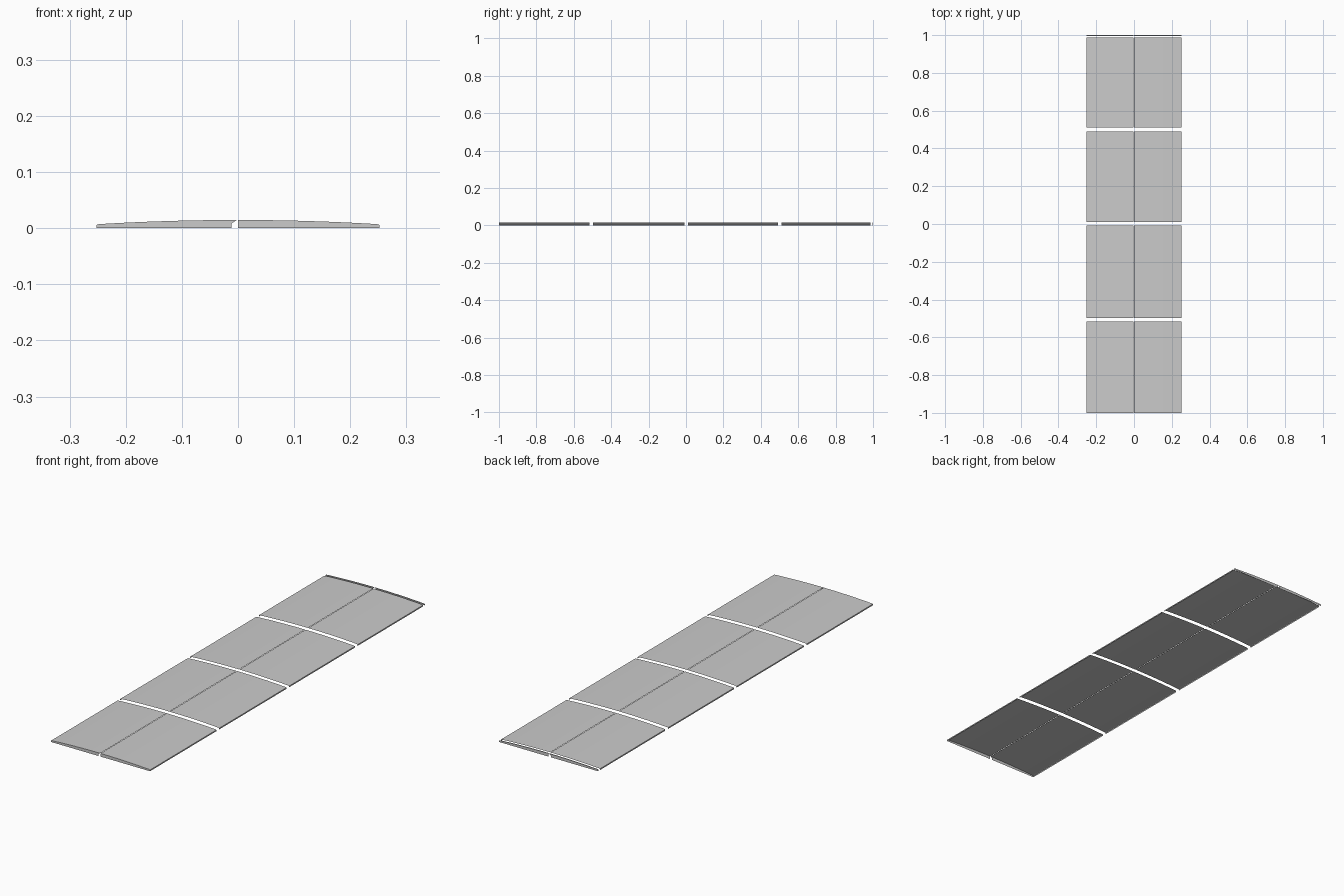
import bpy, bmesh

if "Cube" in bpy.data.objects:
    bpy.data.objects.remove(bpy.data.objects["Cube"])

HALF, EDGE = 0.252, 0.248
SLABS = [(-1.0, -0.517), (-0.497, -0.007), (0.011, 0.491), (0.511, 0.987)]


def crown(x):
    return 0.0147 - 0.0075 * (x / 0.25) ** 2


def build(name, faces):
    bm = bmesh.new()
    for f in faces:
        bm.faces.new([bm.verts.new(p) for p in f])
    bmesh.ops.remove_doubles(bm, verts=bm.verts, dist=1e-5)
    me = bpy.data.meshes.new(name)
    bm.to_mesh(me)
    bm.free()
    ob = bpy.data.objects.new(name, me)
    bpy.context.collection.objects.link(ob)
    return ob


def half_profile(side):
    # From the ground up the outer edge, then over the crown to the centre slit
    inner = 0.002 if side < 0 else 0.0
    pts = [(side * HALF, 0.0), (side * HALF, 0.006)]
    for a in (EDGE, 0.2, 0.155, 0.1, 0.05, inner):
        pts.append((side * a, crown(a)))
    return pts


def strip(side, y0, y1, pts):
    faces = []
    for (xa, za), (xb, zb) in zip(pts, pts[1:]):
        f = [(xa, y0, za), (xa, y1, za), (xb, y1, zb), (xb, y0, zb)]
        faces.append(f if side < 0 else f[::-1])
    # Outward/upward winding for both halves
    return [f[::-1] for f in faces]


# End walls, with the slanted notch under the centre slit
def end_wall(side, y, outward):
    pts = half_profile(side)
    foot = -0.0115 if side < 0 else 0.0
    f = [(x, y, z) for x, z in pts]
    if side < 0:
        f.append((-0.0115, y, 0.0085))
    f.append((foot, y, 0.0))
    # left half runs clockwise seen from the front, right half anticlockwise
    faces_front = side > 0
    return f if faces_front == (outward < 0) else f[::-1]


for side, label in ((-1, "left"), (1, "right")):
    # Curved open-bottomed road panels with outer skirts
    for i, (y0, y1) in enumerate(SLABS):
        faces = strip(side, y0, y1, half_profile(side))
        if i == 0:
            faces.append(end_wall(side, -1.0, -1))
        build(f"road_panel_{label}_{i + 1}", faces)

    # Thin lip standing alone at the back end
    faces = strip(side, 0.996, 1.0, half_profile(side))
    faces.append(end_wall(side, 1.0, 1))
    build(f"back_end_lip_{label}", faces)

# Make all surface normals point outward/upward
for ob in bpy.data.objects:
    me = ob.data
    bm = bmesh.new()
    bm.from_mesh(me)
    for f in bm.faces:
        f.normal_update()
        c, n = f.calc_center_median(), f.normal
        if abs(n.y) > 0.9:
            bad = n.y * c.y < 0
        elif abs(n.x) > 0.9:
            bad = n.x * c.x < 0
        else:
            bad = n.z < 0
        if bad:
            f.normal_flip()
    bm.to_mesh(me)
    bm.free()
